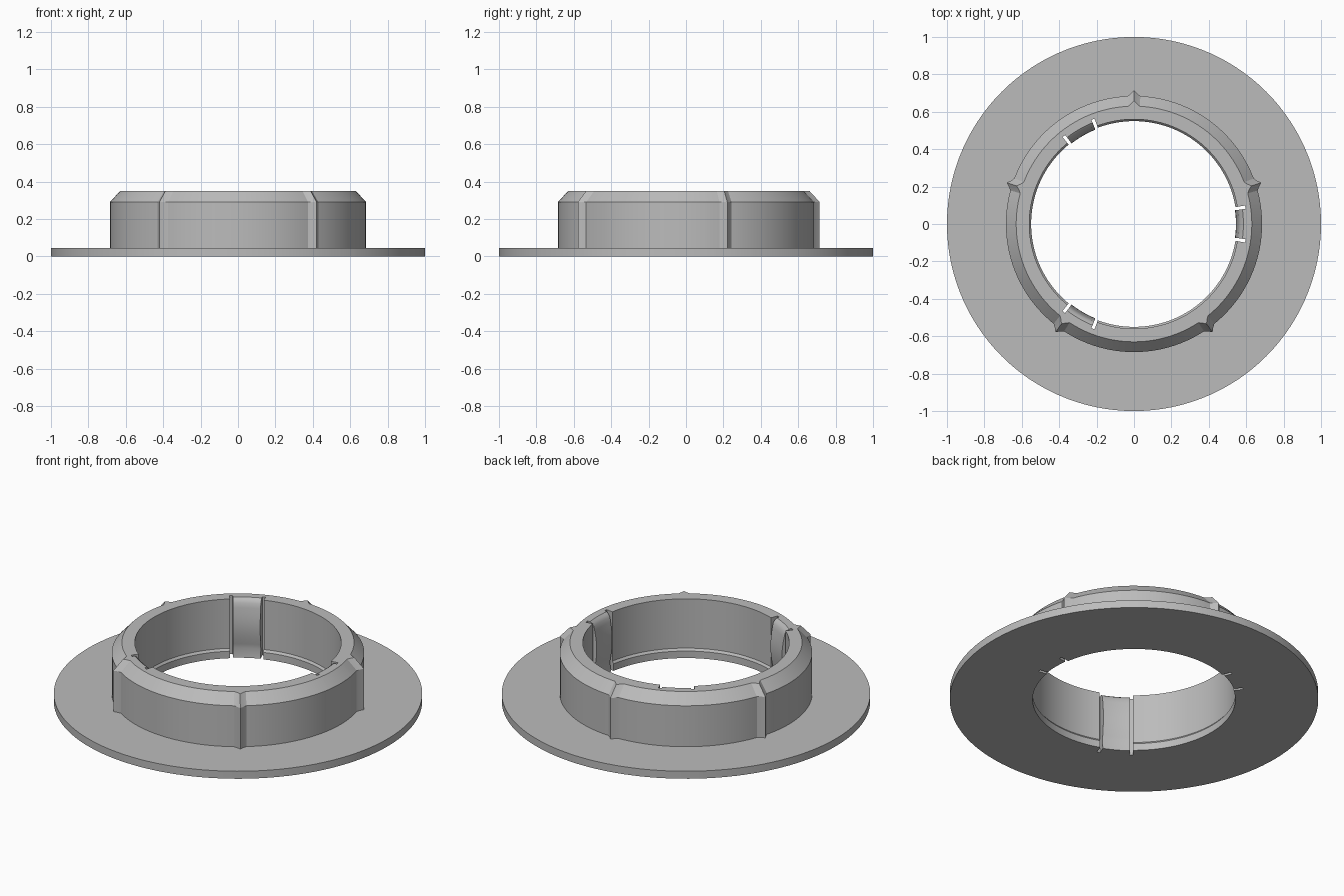
import bpy, bmesh
from math import pi, cos, sin, radians

cube = bpy.data.objects.get("Cube")
if cube:
    bpy.data.objects.remove(cube)

grey = bpy.data.materials.new("plain grey")
grey.use_nodes = True
grey.diffuse_color = (0.5, 0.5, 0.5, 1)
grey.node_tree.nodes["Principled BSDF"].inputs["Base Color"].default_value = (0.5, 0.5, 0.5, 1)

RIBS = [radians(18 + 72 * k) for k in range(5)]
CLIPS = [radians(120 * k) for k in range(3)]
RIB_HALF, ARM_HALF, SLOT_HALF = 0.05, 0.135, 0.165
POCKET_R = 0.602


def gap(a, b):
    """Smallest angle between two directions."""
    return abs((a - b + pi) % (2 * pi) - pi)


def loft(name, stations, closed):
    """Skin a row of closed (angle, [(radius, z)]) sections around z."""
    bm = bmesh.new()
    rows = [[bm.verts.new((r * cos(a), r * sin(a), z)) for r, z in section]
            for a, section in stations]
    n = len(rows[0])
    for i in range(len(rows) if closed else len(rows) - 1):
        p, q = rows[i], rows[(i + 1) % len(rows)]
        for j in range(n):
            k = (j + 1) % n
            bm.faces.new((p[j], q[j], q[k], p[k]))
    if not closed:
        bm.faces.new(rows[0])
        bm.faces.new(rows[-1])
    bmesh.ops.remove_doubles(bm, verts=bm.verts, dist=1e-5)
    bmesh.ops.recalc_face_normals(bm, faces=bm.faces)
    mesh = bpy.data.meshes.new(name)
    bm.to_mesh(mesh)
    bm.free()
    mesh.materials.append(grey)
    obj = bpy.data.objects.new(name, mesh)
    bpy.context.collection.objects.link(obj)
    bpy.ops.object.select_all(action='DESELECT')
    obj.select_set(True)
    bpy.context.view_layer.objects.active = obj
    bpy.ops.object.shade_smooth_by_angle(angle=radians(25))
    return obj


def body_section(angle, pocket):
    """Flange, chamfered collar and bore, swollen outward at each rib."""
    near = min(gap(angle, r) for r in RIBS)
    rib = 0.03 * max(0, 1 - near / RIB_HALF) ** 1.3
    bore = [(0.56, 0.35), (0.56, 0.055), (0.55, 0.042), (0.55, 0)]
    if pocket:
        bore = [(POCKET_R, z) for r, z in bore]
    return bore + [(1, 0), (1, 0.045), (0.685 + rib, 0.045),
                   (0.685 + rib, 0.29), (0.63 + rib, 0.35)]


# Flange and collar, with extra sections at ribs and doubled ones at pocket walls
angles = [(2 * pi * i / 120, None) for i in range(120)]
angles += [(r + s * RIB_HALF, None) for r in RIBS for s in (-1, -0.5, 0, 0.5, 1)]
angles = [(a, any(gap(a, c) < SLOT_HALF for c in CLIPS)) for a, _ in angles]
stations = [(a % (2 * pi), 0, inside) for a, inside in angles]
for c in CLIPS:
    stations.append(((c - SLOT_HALF) % (2 * pi), 0, False))
    stations.append(((c - SLOT_HALF) % (2 * pi), 1, True))
    stations.append(((c + SLOT_HALF) % (2 * pi), 0, True))
    stations.append(((c + SLOT_HALF) % (2 * pi), 1, False))
stations = sorted({(round(a, 6), order, inside) for a, order, inside in stations})
loft("flanged_collar", [(a, body_section(a, inside)) for a, _, inside in stations], True)

# Clip arms that bow gently into the bore, between two slots
bow = [(0.585, 0.35), (0.572, 0.34)]
steps = 10
for i in range(steps + 1):
    t = i / steps
    bow.append((0.562 - 0.017 * sin(pi * t), 0.325 - 0.27 * t))
arm_section = bow + [(0.555, 0), (POCKET_R + 0.001, 0), (POCKET_R + 0.001, 0.35)]
for number, c in enumerate(CLIPS):
    loft(f"clip_arm_{number + 1}",
         [(c + ARM_HALF * (i / 4 - 1), arm_section) for i in range(9)], False)
